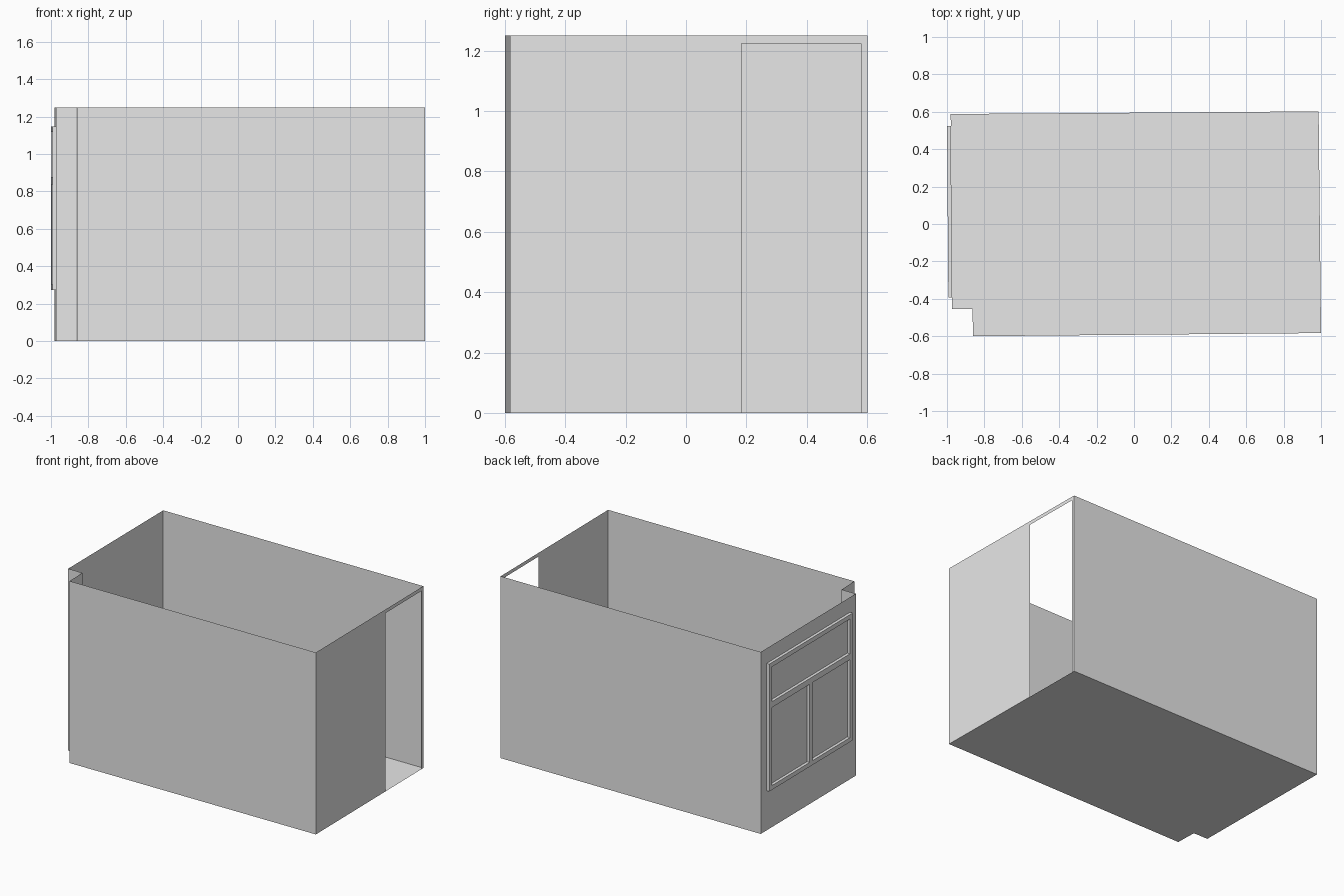
import bpy, bmesh
from mathutils import Vector

cube = bpy.data.objects.get("Cube")
if cube:
    bpy.data.objects.remove(cube, do_unlink=True)

HEIGHT = 1.25
# Slightly skewed floor outline with a notched corner, counter-clockwise
OUTLINE = [Vector(p) for p in ((-0.86, -0.6), (1.0, -0.583), (0.987, 0.602),
                               (-0.98, 0.588), (-0.972, -0.455), (-0.864, -0.455))]
DOOR_WALL, WINDOW_WALL = 1, 3

grey = bpy.data.materials.new("light_grey")
grey.use_nodes = True
grey.diffuse_color = (0.8, 0.8, 0.8, 1)
grey.node_tree.nodes["Principled BSDF"].inputs["Base Color"].default_value = grey.diffuse_color


def finish(name, bm):
    mesh = bpy.data.meshes.new(name)
    bm.to_mesh(mesh)
    bm.free()
    mesh.materials.append(grey)
    obj = bpy.data.objects.new(name, mesh)
    bpy.context.collection.objects.link(obj)
    return obj


def sheet(name, points):
    """One flat face through the points."""
    bm = bmesh.new()
    bm.faces.new([bm.verts.new(p) for p in points])
    return finish(name, bm)


def edge(i):
    return OUTLINE[i], OUTLINE[(i + 1) % len(OUTLINE)]


# Floor
sheet("floor", [(p.x, p.y, 0) for p in reversed(OUTLINE)])

# Walls: plain sheets, with a doorway cut from the one on the right
names = ("front_wall", "door_wall", "back_wall", "window_wall", "notch_wall_a", "notch_wall_b")
for i, name in enumerate(names):
    a, b = edge(i)
    profile = [(0, 0), (1, 0), (1, HEIGHT), (0, HEIGHT)]
    if i == DOOR_WALL:
        near, far, top = 0.647, 0.982, 1.225
        profile[1:1] = [(near, 0), (near, top), (far, top), (far, 0)]
    sheet(name, [(*a.lerp(b, t), z) for t, z in profile])

# Window frame: bars standing out from the window wall
a, b = edge(WINDOW_WALL)
along = (b - a).normalized()
outward = Vector((along.y, -along.x))
DEPTH = 0.02
S0, S1, Z0, Z1, W = 0.065, 0.98, 0.272, 1.147, 0.03
BAR0, BAR1 = 0.838, 0.878
MID = (S0 + S1) / 2


def bar(bm, s0, s1, z0, z1):
    """Box on the wall, from s0 to s1 along it and z0 to z1 in height."""
    cube_verts = bmesh.ops.create_cube(bm, size=1)["verts"]
    for v in cube_verts:
        s = s0 if v.co.x < 0 else s1
        d = DEPTH if v.co.y < 0 else 0
        z = z0 if v.co.z < 0 else z1
        v.co = (*(a + along * s + outward * d), z)


bm = bmesh.new()
bar(bm, S0, S0 + W, Z0, Z1)
bar(bm, S1 - W, S1, Z0, Z1)
for z0, z1 in ((Z0, Z0 + W), (BAR0, BAR1), (Z1 - W, Z1)):
    bar(bm, S0 + W, S1 - W, z0, z1)
bar(bm, MID - W / 2, MID + W / 2, Z0 + W, BAR0)
bmesh.ops.recalc_face_normals(bm, faces=bm.faces)
finish("window_frame", bm)
